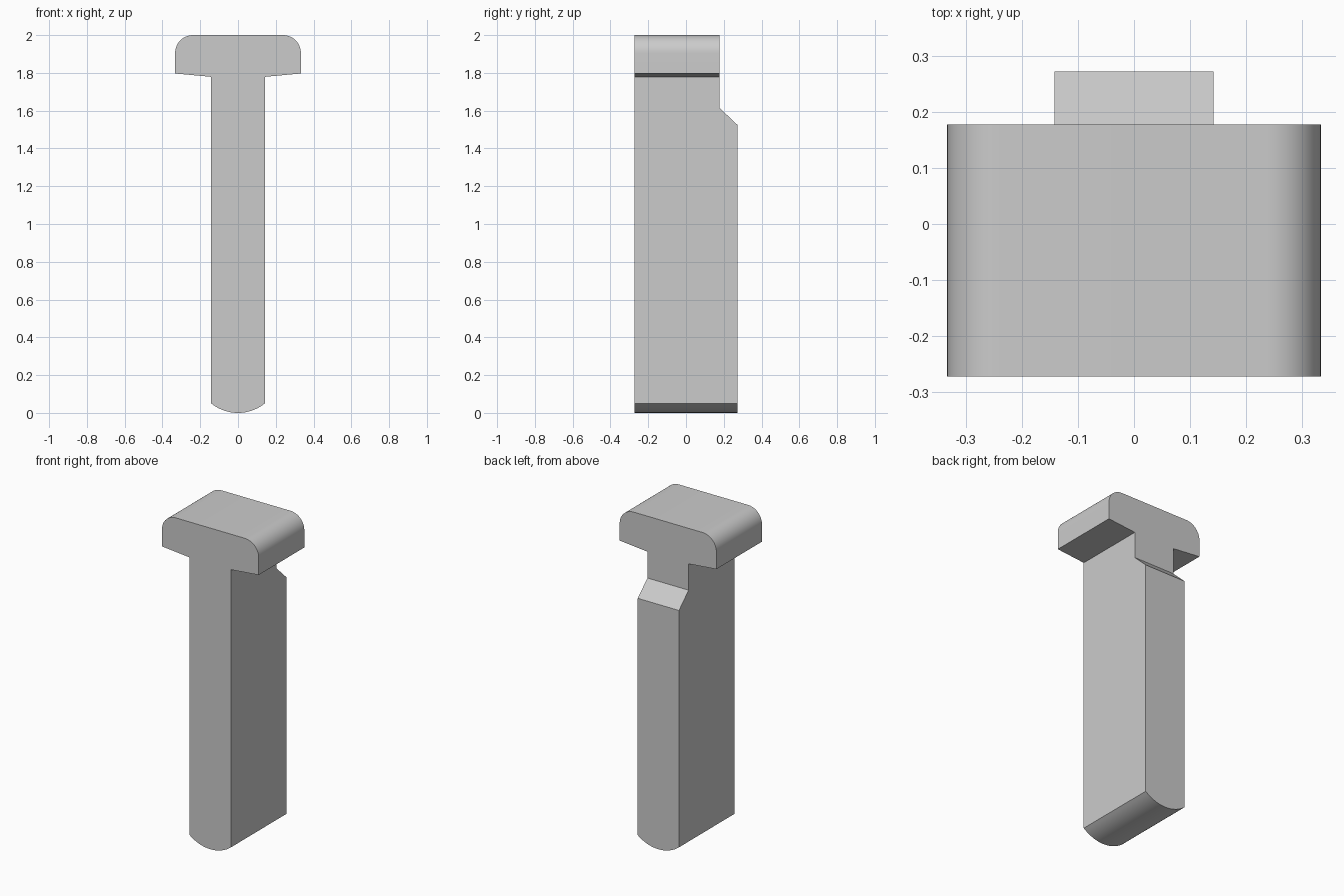
import bpy
import bmesh
from math import sin, cos, asin, pi

cube = bpy.data.objects.get("Cube")
if cube:
    bpy.data.objects.remove(cube, do_unlink=True)

DEPTH = 0.272      # half depth of the stem
STEM = 0.142       # half width of the stem
HEAD = 0.333       # half width of the head
CORNER = 0.095     # rounding of the head
SAG = 0.05         # height of the curved foot

grey = bpy.data.materials.new("plain grey")
grey.use_nodes = True
colour = (0.6, 0.6, 0.6, 1)
grey.diffuse_color = colour
grey.node_tree.nodes["Principled BSDF"].inputs["Base Color"].default_value = colour


def prism(name, points, offset):
    """Close a loop of 3D points and extrude it by the offset."""
    bm = bmesh.new()
    face = bm.faces.new([bm.verts.new(p) for p in points])
    extruded = bmesh.ops.extrude_face_region(bm, geom=[face])["geom"]
    moved = [v for v in extruded if isinstance(v, bmesh.types.BMVert)]
    bmesh.ops.translate(bm, verts=moved, vec=offset)
    bmesh.ops.recalc_face_normals(bm, faces=bm.faces)
    mesh = bpy.data.meshes.new(name)
    bm.to_mesh(mesh)
    bm.free()
    mesh.materials.append(grey)
    obj = bpy.data.objects.new(name, mesh)
    bpy.context.collection.objects.link(obj)
    return obj


# Right half of the T outline, from the foot centre to the top
radius = (STEM ** 2 + SAG ** 2) / (2 * SAG)
sweep = asin(STEM / radius)
half = [(radius * sin(sweep * i / 8), radius - radius * cos(sweep * i / 8)) for i in range(9)]
half += [(STEM, 1.779), (HEAD, 1.797)]
for i in range(13):
    a = pi / 2 * i / 12
    half.append((HEAD - CORNER + CORNER * cos(a), 2 - CORNER + CORNER * sin(a)))

# Mirror the outline and extrude it front to back
outline = half + [(-x, z) for x, z in reversed(half[1:])]
key = prism("t_head_key", [(x, -DEPTH, z) for x, z in outline], (0, 2 * DEPTH, 0))

# Step with a sloped shoulder, cut from the upper back
step = [(0.177, 2.2), (0.177, 1.615), (DEPTH, 1.525), (0.4, 1.404), (0.4, 2.2)]
cutter = prism("back_step_cutter", [(-0.5, y, z) for y, z in step], (1, 0, 0))
cutter.hide_render = True
cutter.hide_set(True)

cut = key.modifiers.new("back step", 'BOOLEAN')
cut.operation = 'DIFFERENCE'
cut.solver = 'EXACT'
cut.object = cutter
bpy.context.view_layer.objects.active = key
key.select_set(True)
bpy.ops.object.modifier_apply(modifier=cut.name)
bpy.data.objects.remove(cutter, do_unlink=True)

# Smooth the rounded surfaces, keep the edges sharp
bpy.ops.object.shade_smooth_by_angle(angle=0.4)
